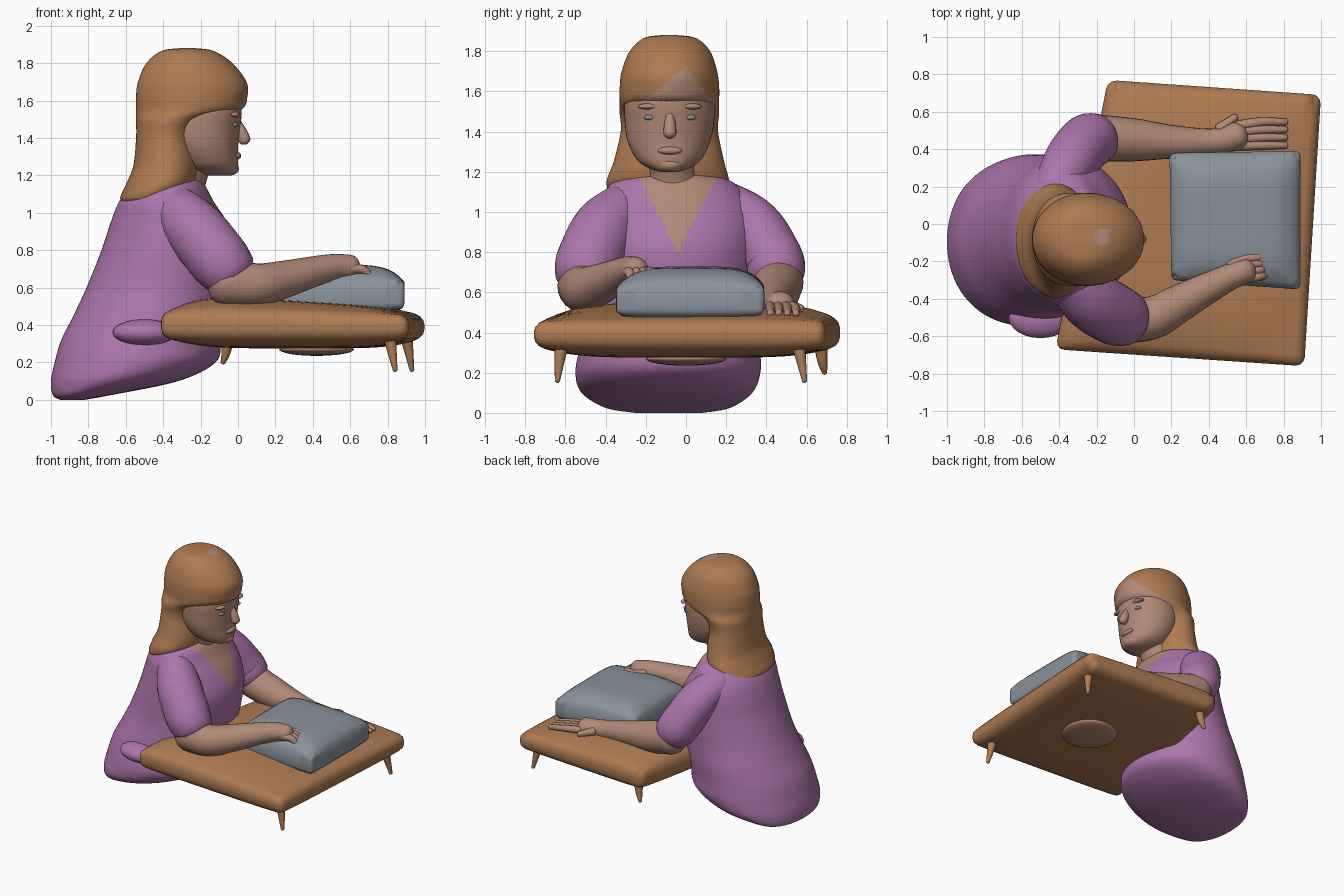
import bpy, bmesh, math
from mathutils import Vector

if "Cube" in bpy.data.objects:
    bpy.data.objects.remove(bpy.data.objects["Cube"])


def material(name, rgb):
    m = bpy.data.materials.new(name)
    m.diffuse_color = (*rgb, 1)
    m.use_nodes = True
    m.node_tree.nodes["Principled BSDF"].inputs["Base Color"].default_value = m.diffuse_color
    return m


BROWN = material("warm_brown", (0.43, 0.20, 0.085))
SKIN = material("skin", (0.44, 0.25, 0.185))
PURPLE = material("purple_cloth", (0.42, 0.18, 0.41))
GREY = material("grey_cloth", (0.25, 0.29, 0.33))


def finish(name, bm, *mats):
    bmesh.ops.recalc_face_normals(bm, faces=bm.faces)
    me = bpy.data.meshes.new(name)
    bm.to_mesh(me)
    bm.free()
    for m in mats:
        me.materials.append(m)
    for p in me.polygons:
        p.use_smooth = True
    ob = bpy.data.objects.new(name, me)
    bpy.context.collection.objects.link(ob)
    return ob


def spline(keys, steps):
    """Catmull-Rom through tuples of any length."""
    out = []
    for i in range(len(keys) - 1):
        a, b, c, d = (keys[max(0, min(len(keys) - 1, i + k))] for k in (-1, 0, 1, 2))
        for s in range(steps):
            t = s / steps
            out.append([0.5 * (2 * q + (r - p) * t + (2 * p - 5 * q + 4 * r - w) * t * t
                               + (3 * q - p - 3 * r + w) * t ** 3)
                        for p, q, r, w in zip(a, b, c, d)])
    out.append(list(keys[-1]))
    return out


def skin_rings(rings):
    bm = bmesh.new()
    vs = [[bm.verts.new(p) for p in r] for r in rings]
    n = len(vs[0])
    for a, b in zip(vs, vs[1:]):
        for i in range(n):
            bm.faces.new((a[i], a[(i + 1) % n], b[(i + 1) % n], b[i]))
    bm.faces.new(vs[0][::-1])
    bm.faces.new(vs[-1])
    return bm


def loft(name, keys, mats, seg=48, steps=5, rule=None):
    """Stack of horizontal ellipses: (z, x0, x1, y0, y1)."""
    rings = []
    for z, x0, x1, y0, y1 in spline(keys, steps):
        rings.append([((x0 + x1) / 2 + (x1 - x0) / 2 * math.cos(2 * math.pi * i / seg),
                       (y0 + y1) / 2 + (y1 - y0) / 2 * math.sin(2 * math.pi * i / seg), z)
                      for i in range(seg)])
    ob = finish(name, skin_rings(rings), *mats)
    if rule:
        for p in ob.data.polygons:
            p.material_index = int(rule(p.center))
    return ob


def tube(name, keys, mat, seg=24, steps=5, flat=1.0):
    """Round-ended limb through (x, y, z, radius)."""
    pts = spline(keys, steps)
    P = [Vector(p[:3]) for p in pts]
    D = [(P[min(i + 1, len(P) - 1)] - P[max(i - 1, 0)]).normalized() for i in range(len(P))]
    path = [(P[i], D[i], pts[i][3]) for i in range(len(P))]
    cap = [(math.sin(a), math.cos(a)) for a in (1.45, 1.1, 0.7, 0.35)]
    start = [(P[0] - D[0] * pts[0][3] * 0.8 * s, D[0], pts[0][3] * c) for s, c in cap]
    end = [(P[-1] + D[-1] * pts[-1][3] * 0.8 * s, D[-1], pts[-1][3] * c) for s, c in cap[::-1]]
    rings = []
    for c, d, r in start + path + end:
        side = d.cross(Vector((0, 0, 1)))
        side = side.normalized() if side.length > 0.01 else Vector((0, 1, 0))
        up = side.cross(d)
        rings.append([c + side * r * math.cos(2 * math.pi * i / seg)
                      + up * r * flat * math.sin(2 * math.pi * i / seg) for i in range(seg)])
    return finish(name, skin_rings(rings), mat)


def blob(name, loc, size, mat):
    bm = bmesh.new()
    bmesh.ops.create_uvsphere(bm, u_segments=24, v_segments=16, radius=1)
    for v in bm.verts:
        v.co = Vector(loc) + Vector([a * b for a, b in zip(v.co, size)])
    return finish(name, bm, mat)


def cushion(name, corners, low, high, mat, bevel, n=24):
    """Puffed slab over four plan corners; low/high give (edge, middle) heights at u."""
    A, B, C, E = (Vector(c) for c in corners)
    bm = bmesh.new()
    layers = []
    for f in (low, high):
        g = []
        for i in range(n + 1):
            for j in range(n + 1):
                u, v = i / n, j / n
                p = A.lerp(B, u).lerp(E.lerp(C, u), v)
                puff = (1 - abs(2 * u - 1) ** 5) * (1 - abs(2 * v - 1) ** 5)
                e, m = f(u)
                g.append(bm.verts.new((p.x, p.y, e + (m - e) * puff)))
        layers.append(g)
        for i in range(n):
            for j in range(n):
                k = i * (n + 1) + j
                bm.faces.new((g[k], g[k + 1], g[k + n + 2], g[k + n + 1]))
    rim = ([j for j in range(n)] + [i * (n + 1) + n for i in range(n)]
           + [n * (n + 1) + j for j in range(n, 0, -1)] + [i * (n + 1) for i in range(n, 0, -1)])
    lo, hi = layers
    for a, b in zip(rim, rim[1:] + rim[:1]):
        bm.faces.new((lo[a], lo[b], hi[b], hi[a]))
    ob = finish(name, bm, mat)
    m = ob.modifiers.new("soft_edges", "BEVEL")
    m.width, m.segments, m.limit_method, m.angle_limit = bevel, 3, "ANGLE", 0.9


# Seated body with draped skirt; V neckline shows skin
def neckline(c):
    return c.z > 0.8 and c.x > -0.36 and abs(c.y + 0.04) < (c.z - 0.8) * 0.52


loft("dress", [
    (0.0, -0.95, -0.82, -0.25, 0.08), (0.025, -0.99, -0.68, -0.40, 0.22),
    (0.1, -1.0, -0.32, -0.52, 0.33), (0.2, -0.98, -0.12, -0.55, 0.37),
    (0.32, -0.945, -0.09, -0.53, 0.37), (0.45, -0.88, -0.07, -0.50, 0.37),
    (0.6, -0.81, -0.03, -0.47, 0.36), (0.8, -0.73, -0.01, -0.46, 0.36),
    (0.95, -0.68, -0.06, -0.44, 0.35), (1.06, -0.635, -0.13, -0.42, 0.31),
    (1.15, -0.56, -0.18, -0.36, 0.23), (1.2, -0.48, -0.24, -0.21, 0.08)],
    (PURPLE, SKIN), seg=96, steps=8, rule=neckline)
blob("skirt_fold", (-0.50, -0.50, 0.36), (0.17, 0.11, 0.07), PURPLE)

# Sleeves and arms
tube("near_sleeve", [(-0.37, -0.27, 1.05, 0.12), (-0.24, -0.40, 0.92, 0.16),
                     (-0.11, -0.48, 0.76, 0.165), (-0.06, -0.50, 0.70, 0.155)], PURPLE)
tube("near_forearm", [(-0.06, -0.51, 0.63, 0.13), (0.1, -0.50, 0.615, 0.115),
                      (0.25, -0.42, 0.645, 0.10), (0.42, -0.33, 0.69, 0.08),
                      (0.52, -0.28, 0.71, 0.07), (0.60, -0.25, 0.71, 0.065)], SKIN)
tube("far_sleeve", [(-0.42, 0.18, 1.04, 0.12), (-0.34, 0.33, 0.93, 0.145),
                    (-0.26, 0.43, 0.77, 0.15), (-0.22, 0.45, 0.71, 0.145)], PURPLE)
tube("far_forearm", [(-0.2, 0.46, 0.65, 0.125), (0.0, 0.45, 0.60, 0.115),
                     (0.2, 0.44, 0.57, 0.09), (0.42, 0.44, 0.54, 0.07),
                     (0.55, 0.47, 0.53, 0.075)], SKIN)
for k in range(4):
    o = k * 0.035
    tube(f"near_finger_{k}", [(0.60, -0.29 + o, 0.70, 0.028), (0.67, -0.28 + o, 0.695, 0.024),
                              (0.715, -0.27 + o, 0.645, 0.018)], SKIN, 12)
    tube(f"far_finger_{k}", [(0.56, 0.42 + o, 0.53, 0.028), (0.68, 0.42 + o * 1.2, 0.52, 0.024),
                             (0.81, 0.42 + o * 1.2, 0.495, 0.018)], SKIN, 12)
tube("near_thumb", [(0.52, -0.22, 0.71, 0.03), (0.62, -0.17, 0.70, 0.02)], SKIN, 12)
tube("far_thumb", [(0.46, 0.51, 0.54, 0.03), (0.54, 0.57, 0.52, 0.02)], SKIN, 12)

# Neck and face
tube("neck", [(-0.32, -0.06, 1.1, 0.14), (-0.29, -0.07, 1.2, 0.125),
              (-0.25, -0.08, 1.32, 0.13)], SKIN)
loft("face", [
    (1.2, -0.16, -0.04, -0.13, -0.04), (1.215, -0.24, -0.01, -0.18, 0.01),
    (1.26, -0.32, 0.0, -0.245, 0.075), (1.35, -0.38, 0.0, -0.29, 0.12),
    (1.45, -0.42, 0.01, -0.305, 0.14), (1.55, -0.42, 0.02, -0.305, 0.14),
    (1.68, -0.42, 0.0, -0.28, 0.12)], (SKIN,))
tube("nose", [(0.0, -0.08, 1.48, 0.02), (0.02, -0.08, 1.43, 0.03),
              (0.035, -0.08, 1.39, 0.032)], SKIN, 16)
blob("lips", (-0.005, -0.08, 1.305), (0.022, 0.06, 0.02), SKIN)
blob("chin", (-0.04, -0.08, 1.235), (0.045, 0.06, 0.035), SKIN)
for side in (-1, 1):
    blob("eye", (-0.022, -0.08 + side * 0.10, 1.47), (0.022, 0.03, 0.014), GREY)
    blob("brow", (-0.02, -0.08 + side * 0.10, 1.525), (0.03, 0.06, 0.016), SKIN)


# Hair with a parted fringe and a small crown spot
def parting(c):
    slope = 1.2 if c.y > 0 else 0.79
    fringe = c.x > -0.22 and c.z < 1.72 - slope * abs(c.y)
    crown = c.z > 1.8 and math.hypot(c.x + 0.17, c.y + 0.07) < 0.045
    return (fringe and c.z > 1.45) or crown


loft("hair", [
    (1.88, -0.31, -0.23, -0.12, -0.05), (1.865, -0.41, -0.13, -0.21, 0.05),
    (1.80, -0.49, -0.03, -0.28, 0.12), (1.70, -0.535, 0.045, -0.32, 0.155),
    (1.62, -0.545, 0.05, -0.33, 0.165), (1.55, -0.545, 0.015, -0.33, 0.165),
    (1.49, -0.545, -0.16, -0.33, 0.165), (1.40, -0.545, -0.22, -0.325, 0.16),
    (1.25, -0.56, -0.21, -0.36, 0.19), (1.15, -0.60, -0.23, -0.395, 0.215),
    (1.08, -0.63, -0.30, -0.37, 0.20), (1.05, -0.61, -0.42, -0.30, 0.12)],
    (BROWN, SKIN), seg=96, steps=8, rule=parting)

# Lap board with stubby legs
cushion("lap_board", [(-0.42, -0.67), (0.91, -0.76), (1.0, 0.69), (-0.14, 0.77)],
        lambda u: (0.33, 0.275), lambda u: (0.47 - 0.02 * u, 0.57 - 0.08 * u), BROWN, 0.05)
for i, (x, y, dx, dy, z) in enumerate([(0.81, -0.62, 0.03, -0.02, 0.16),
                                       (0.90, 0.56, 0.03, 0.03, 0.16),
                                       (-0.05, 0.67, -0.03, 0.02, 0.20)]):
    tube(f"board_leg_{i}", [(x, y, 0.34, 0.035), (x + dx / 2, y + dy / 2, 0.25, 0.024),
                            (x + dx, y + dy, z, 0.013)], BROWN, 12)
blob("underside_knees", (0.42, 0.0, 0.27), (0.2, 0.2, 0.035), SKIN)

# Grey pillow on the board
cushion("pillow", [(0.2, -0.30), (0.89, -0.35), (0.89, 0.39), (0.19, 0.38)],
        lambda u: (0.49, 0.46), lambda u: (0.65 - 0.02 * u, 0.735 - 0.02 * u), GREY, 0.03)
